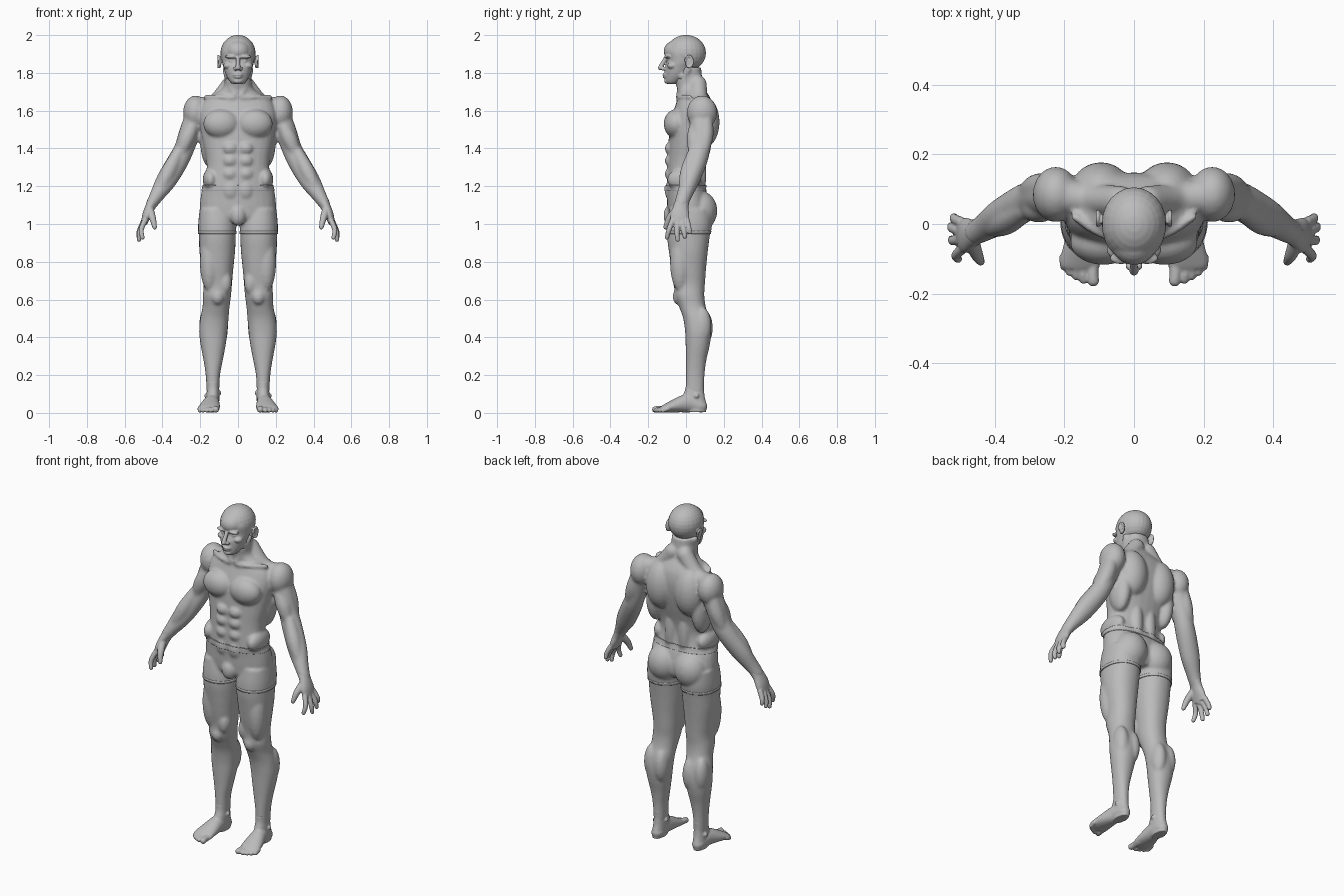
import bpy, bmesh, math
from mathutils import Vector, Matrix

skin = bpy.data.materials.new("plain_grey")
skin.diffuse_color = (0.5, 0.5, 0.5, 1)


def spline(rows, steps=5):
    """Catmull-Rom interpolation of equal-length number rows."""
    out, n = [], len(rows)
    for i in range(n - 1):
        p0, p1, p2, p3 = rows[max(i - 1, 0)], rows[i], rows[i + 1], rows[min(i + 2, n - 1)]
        for k in range(steps):
            t = k / steps
            out.append([b + 0.5 * t * (c - a + t * (2*a - 5*b + 4*c - d + t * (3*(b - c) + d - a)))
                        for a, b, c, d in zip(p0, p1, p2, p3)])
    return out + [list(rows[-1])]


def skin_rings(bm, rows, axis=None, p=2.0, sides=28):
    """Closed loft through (x, y, z, half width, half depth) rows."""
    rows, rings = spline(rows), []
    for i, (x, y, z, a, b) in enumerate(rows):
        t = axis or (Vector(rows[min(i + 1, len(rows) - 1)][:3]) - Vector(rows[max(i - 1, 0)][:3])).normalized()
        u = (Vector((1, 0, 0)) - t * t.x).normalized()
        v = t.cross(u)
        ring = []
        for k in range(sides):
            w = 2 * math.pi * k / sides
            c, s = math.cos(w), math.sin(w)
            c, s = math.copysign(abs(c) ** (2 / p), c), math.copysign(abs(s) ** (2 / p), s)
            ring.append(bm.verts.new(Vector((x, y, z)) + u * a * c + v * b * s))
        rings.append(ring)
    for r, q in zip(rings, rings[1:]):
        for k in range(sides):
            bm.faces.new((r[k], r[(k + 1) % sides], q[(k + 1) % sides], q[k]))
    bm.faces.new(rings[0])
    bm.faces.new(rings[-1])


def column(bm, rows, p=2.2):
    """Upright loft from (z, x0, x1, y0, y1) rows."""
    skin_rings(bm, [((a + b) / 2, (c + d) / 2, z, (b - a) / 2, (d - c) / 2) for z, a, b, c, d in rows],
               Vector((0, 0, 1)), p)


def ball(bm, x, y, z, rx, ry=None, rz=None):
    m = Matrix.Translation((x, y, z)) @ Matrix.Diagonal((rx, ry or rx, rz or rx, 1))
    bmesh.ops.create_uvsphere(bm, u_segments=24, v_segments=14, radius=1, matrix=m)


def tube(bm, rows):
    """Round-ended limb; rows are (x, y, z, r) or (x, y, z, a, b)."""
    rows = [r if len(r) == 5 else (*r, r[3]) for r in rows]
    skin_rings(bm, rows)
    for r in (rows[0], rows[-1]):
        ball(bm, *r[:3], min(r[3:]))


def mirror(bm):
    new = bmesh.ops.duplicate(bm, geom=bm.verts[:] + bm.edges[:] + bm.faces[:])["geom"]
    for v in new:
        if isinstance(v, bmesh.types.BMVert):
            v.co.x *= -1


def add_object(name, bm):
    me = bpy.data.meshes.new(name)
    for f in bm.faces:
        f.smooth = True
    bm.to_mesh(me)
    bm.free()
    me.materials.append(skin)
    ob = bpy.data.objects.new(name, me)
    bpy.context.scene.collection.objects.link(ob)
    return ob


def fuse(name, bm, voxel, rounds):
    """Melt overlapping volumes into one smooth surface."""
    bmesh.ops.recalc_face_normals(bm, faces=bm.faces[:])
    ob = add_object(name, bm)
    m = ob.modifiers.new("fuse", 'REMESH')
    m.mode, m.voxel_size, m.use_smooth_shade = 'VOXEL', voxel, True
    m = ob.modifiers.new("soften", 'SMOOTH')
    m.factor, m.iterations = 0.5, rounds
    return ob


# ---- body: legs, arms and muscles on one side, then mirrored
bm = bmesh.new()
column(bm, [(1.08, .03, .2, -.085, .13), (1, .014, .208, -.098, .135), (.93, .012, .207, -.1, .125),
            (.85, .016, .204, -.09, .115), (.76, .025, .192, -.077, .106), (.68, .032, .182, -.063, .1),
            (.62, .037, .186, -.06, .097), (.56, .045, .188, -.036, .105), (.5, .05, .2, -.015, .125),
            (.43, .056, .206, -.005, .134), (.36, .065, .198, -.002, .126), (.28, .08, .183, 0, .108),
            (.2, .095, .171, 0, .098), (.1, .1, .165, 0, .095)])
tube(bm, [(.215, .085, 1.6, .055, .066), (.25, .08, 1.5, .056, .058), (.285, .075, 1.4, .053, .053),
          (.32, .058, 1.33, .056, .053), (.38, .022, 1.23, .054, .048), (.43, -.01, 1.15, .038, .04),
          (.458, -.025, 1.105, .03, .037)])
tube(bm, [(.235, .05, 1.53, .03), (.272, .046, 1.45, .042), (.31, .042, 1.36, .026)])    # biceps
tube(bm, [(.25, .105, 1.55, .038), (.278, .102, 1.46, .042), (.315, .085, 1.36, .028)])  # triceps
tube(bm, [(.315, .04, 1.38, .03), (.37, .008, 1.27, .04), (.43, -.02, 1.15, .02)])       # forearm
tube(bm, [(.04, .065, 1.74, .045), (.12, .07, 1.643, .045), (.2, .08, 1.62, .052)])      # trapezius
tube(bm, [(.02, -.042, 1.668, .012), (.09, -.03, 1.672, .012), (.17, .02, 1.672, .012)]) # collarbone
tube(bm, [(.065, .01, 1.82, .018), (.046, -.02, 1.745, .017), (.015, -.04, 1.68, .014)]) # neck muscle
for part in [(.225, .085, 1.59, .066, .08, .09),      # shoulder
             (.088, -.052, 1.53, .096, .066, .078),   # chest
             (.095, .09, 1.54, .09, .088, .14),       # shoulder blade
             (.15, .06, 1.44, .05, .075, .14),        # side of back
             (.045, .068, 1.27, .038, .04, .15),      # lower back
             (.145, -.01, 1.235, .042, .09, .06),     # waist
             (.088, .075, 1.07, .092, .088, .105),    # buttock
             (.15, -.03, .8, .052, .055, .16),        # outer thigh
             (.068, -.03, .69, .036, .038, .065),     # inner thigh
             (.108, -.046, .615, .032, .024, .04),    # kneecap
             (.095, .09, .45, .042, .052, .1),        # inner calf
             (.165, .085, .46, .041, .05, .1)]:       # outer calf
    ball(bm, *part)
for z in (1.4, 1.335, 1.265):                         # stomach blocks
    ball(bm, .041, -.084, z, .039, .028, .034)
ball(bm, .038, -.075, 1.18, .045, .035, .06)
mirror(bm)
torso = [(1, .12, -.06, .1), (1.03, .18, -.088, .12), (1.08, .198, -.095, .125), (1.15, .194, -.098, .112),
         (1.2, .183, -.102, .097), (1.27, .167, -.1, .088), (1.34, .168, -.097, .1), (1.42, .184, -.093, .122),
         (1.5, .197, -.088, .14), (1.58, .203, -.072, .148), (1.64, .185, -.052, .14), (1.68, .135, -.04, .122),
         (1.72, .08, -.048, .097), (1.77, .07, -.06, .086), (1.83, .066, -.05, .08)]
column(bm, [(z, -w, w, f, b) for z, w, f, b in torso], 2.3)
ball(bm, 0, -.082, 1.045, .04, .034, .055)
body = fuse("body", bm, .0085, 4)

# ---- head
bm = bmesh.new()
for part in [(.036, -.098, 1.886, .034, .018, .010),  # brow
             (.034, -.082, 1.863, .016),              # eye
             (.052, -.074, 1.838, .026, .026, .018),  # cheekbone
             (.014, -.121, 1.822, .011),              # nostril
             (.053, -.012, 1.787, .018, .032, .027),  # jaw corner
             (.097, .015, 1.855, .009, .02, .031)]:   # ear
    ball(bm, *part)
rim = [math.radians(a) for a in range(-100, 171, 30)]
tube(bm, [(.104, .016 + .02 * math.cos(a), 1.86 + .03 * math.sin(a), .006) for a in rim])
mirror(bm)
face = [(1.742, .03, -.1, -.05), (1.757, .045, -.109, -.02), (1.79, .064, -.111, .02), (1.83, .077, -.11, .045),
        (1.865, .086, -.099, .065), (1.92, .088, -.105, .085), (1.96, .06, -.08, .06)]
column(bm, [(z, -w, w, f, b) for z, w, f, b in face], 2.1)
for part in [(0, 0, 1.905, .093, .106, .096),         # skull
             (0, -.045, 1.915, .068, .073, .06),      # forehead
             (0, -.095, 1.79, .035, .023, .028),      # mouth area
             (0, -.113, 1.790, .024, .013, .006),     # upper lip
             (0, -.111, 1.777, .021, .013, .006),     # lower lip
             (0, -.098, 1.757, .025, .018, .015)]:    # chin
    ball(bm, *part)
tube(bm, [(0, -.108, 1.878, .010), (0, -.126, 1.846, .012), (0, -.136, 1.827, .013)])
fuse("head", bm, .0045, 2)

# ---- hands
bm = bmesh.new()
tube(bm, [(.435, -.013, 1.14, .032, .036), (.462, -.026, 1.095, .027, .04), (.482, -.032, 1.05, .024, .05),
          (.495, -.033, 1.01, .018, .05)])
fingers = [((.492, -.07, 1.02), (.512, -.09, .97), (.506, -.101, .928)),
           ((.498, -.045, 1.01), (.52, -.048, .955), (.524, -.044, .917)),
           ((.5, -.02, 1.01), (.522, -.012, .965), (.526, -.006, .933)),
           ((.496, .005, 1.02), (.516, .015, .98), (.518, .02, .957))]
for f in fingers:
    tube(bm, [(*pt, r) for pt, r in zip(f, (.015, .0135, .0115))])
tube(bm, [(.467, -.05, 1.075, .022), (.452, -.088, 1.03, .018), (.441, -.108, .983, .012)])  # thumb
mirror(bm)
fuse("hands", bm, .0045, 2)

# ---- feet
bm = bmesh.new()
column(bm, [(.17, .098, .168, 0, .097), (.13, .1, .165, -.003, .095), (.08, .099, .168, -.02, .1),
            (.04, .1, .17, -.02, .11), (.004, .105, .166, 0, .106)])
tube(bm, [(.135, .08, .034, .034, .032), (.136, .04, .045, .037, .043), (.14, 0, .05, .042, .048),
          (.148, -.06, .037, .053, .035), (.155, -.11, .024, .058, .022), (.157, -.128, .018, .053, .016)])
toes = [(.119, -.163, .017), (.147, -.16, .0125), (.168, -.15, .012), (.187, -.138, .012), (.203, -.122, .012)]
for x, y, r in toes:
    tube(bm, [(x, -.095, .022, r), (x, y + .02, .02, r), (x - .002, y, r + .001, r)])
ball(bm, .102, .045, .105, .014)
ball(bm, .165, .055, .09, .014)
mirror(bm)
fuse("feet", bm, .005, 2)

# ---- shorts: close-fitting bands lifted off the body surface
bpy.context.view_layer.update()
base = bpy.data.meshes.new_from_object(body.evaluated_get(bpy.context.evaluated_depsgraph_get()))


def band(name, low, high, lift):
    bm = bmesh.new()
    bm.from_mesh(base)
    bmesh.ops.delete(bm, geom=[v for v in bm.verts if abs(v.co.x) > .26], context='VERTS')
    for z, n in ((high, 1), (low, -1)):
        bmesh.ops.bisect_plane(bm, geom=bm.verts[:] + bm.edges[:] + bm.faces[:], dist=1e-5,
                               plane_co=(0, 0, z), plane_no=(0, 0, n), clear_outer=True)
    bm.normal_update()
    for v in bm.verts:
        v.co += Vector((v.normal.x, v.normal.y, 0)) * lift
    ob = add_object(name, bm)
    m = ob.modifiers.new("cloth", 'SOLIDIFY')
    m.thickness, m.offset = .005, -1


band("shorts", .952, 1.2, .003)
band("waistband", 1.175, 1.205, .006)
band("leg_hems", .948, .962, .005)
bpy.data.meshes.remove(base)
